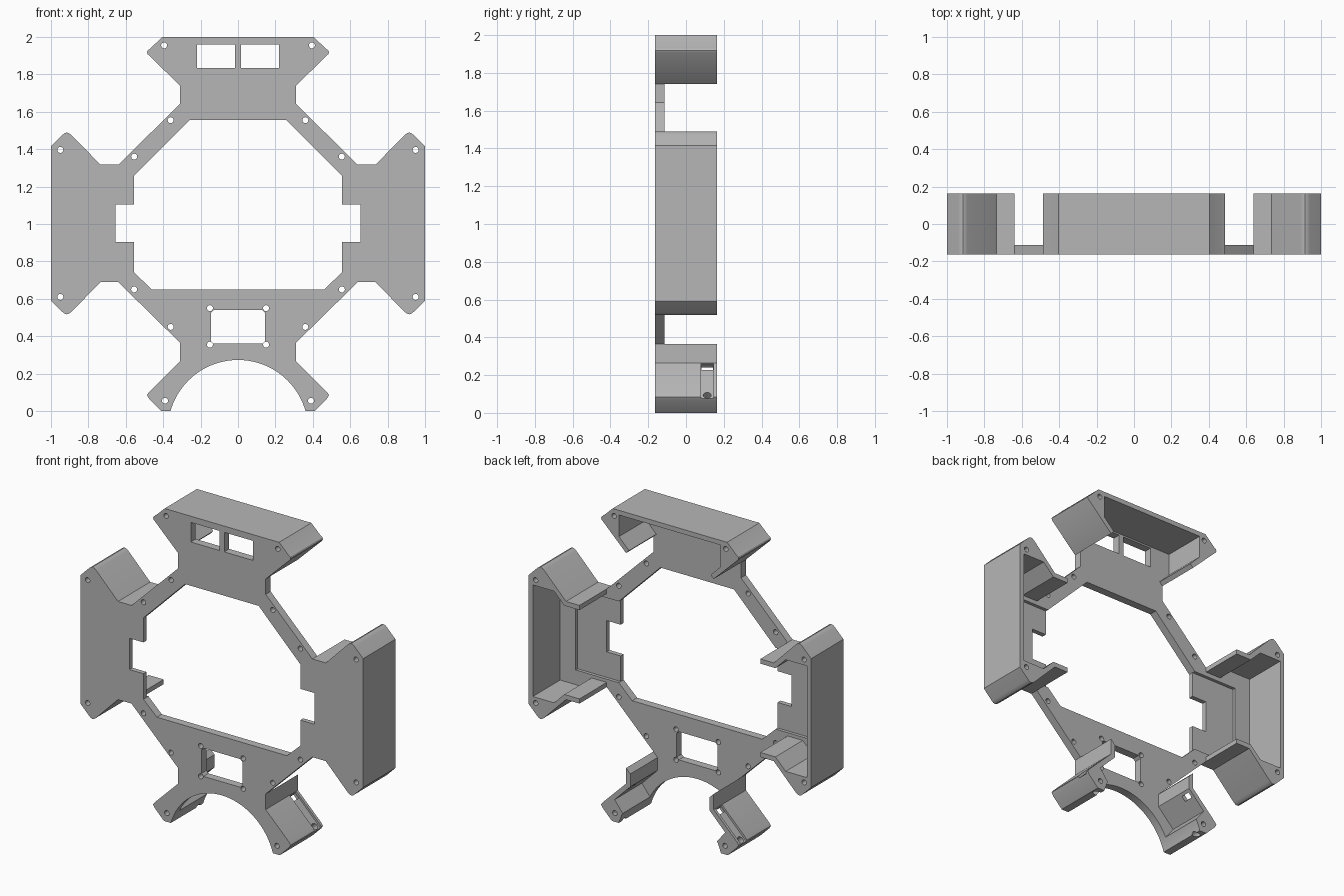
import bpy, bmesh, math
from mathutils import Matrix, Vector

if "Cube" in bpy.data.objects:
    bpy.data.objects.remove(bpy.data.objects["Cube"], do_unlink=True)

grey = bpy.data.materials.new("grey plastic")
grey.use_nodes = True
grey.diffuse_color = (0.47, 0.47, 0.47, 1)
grey.node_tree.nodes["Principled BSDF"].inputs["Base Color"].default_value = grey.diffuse_color

FRONT, STEP, PLATE, BACK = -0.163, -0.133, -0.113, 0.163
MID = 1.003  # height about which the side pods are symmetric


def flip(points):
    return [(-x, z) for x, z in reversed(points)]


def flip_z(points):
    return [(x, 2 * MID - z) for x, z in reversed(points)]


def both(half):
    return half + flip(half)


def circle(x, z, r=0.016, n=20):
    return [(x + r * math.cos(math.tau * i / n), z + r * math.sin(math.tau * i / n)) for i in range(n)]


def rect(x0, x1, z0, z1):
    return [(x0, z0), (x1, z0), (x1, z1), (x0, z1)]


def extruded(name, loops, y0, y1):
    """Fill an outline with its holes and extrude it along y."""
    curve = bpy.data.curves.new(name, "CURVE")
    curve.dimensions, curve.fill_mode = "2D", "BOTH"
    curve.extrude = (y1 - y0) / 2
    for loop in loops:
        spline = curve.splines.new("POLY")
        spline.points.add(len(loop) - 1)
        for p, (x, z) in zip(spline.points, loop):
            p.co = (x, z, 0, 1)
        spline.use_cyclic_u = True
    temp = bpy.data.objects.new(name, curve)
    bpy.context.collection.objects.link(temp)
    bpy.context.view_layer.update()
    mesh = bpy.data.meshes.new_from_object(temp.evaluated_get(bpy.context.evaluated_depsgraph_get()))
    bpy.data.objects.remove(temp, do_unlink=True)
    bm = bmesh.new()
    bm.from_mesh(mesh)
    bmesh.ops.transform(bm, verts=bm.verts, matrix=Matrix.Translation((0, (y0 + y1) / 2, 0))
                        @ Matrix.Rotation(math.pi / 2, 4, "X"))
    bmesh.ops.remove_doubles(bm, verts=bm.verts, dist=1e-5)
    bmesh.ops.recalc_face_normals(bm, faces=bm.faces)
    bm.to_mesh(mesh)
    bm.free()
    mesh.materials.clear()
    mesh.materials.append(grey)
    obj = bpy.data.objects.new(name, mesh)
    bpy.context.collection.objects.link(obj)
    return obj


def smooth(obj):
    bpy.ops.object.select_all(action="DESELECT")
    obj.select_set(True)
    bpy.context.view_layer.objects.active = obj
    bpy.ops.object.shade_smooth_by_angle(angle=math.radians(25))


def arc(a0, a1, n):
    """Part of the round cut-out between the legs."""
    return [(0.375 * math.cos(math.radians(a0 + (a1 - a0) * i / n)),
             -0.102 + 0.375 * math.sin(math.radians(a0 + (a1 - a0) * i / n))) for i in range(n + 1)]


# Outlines shared by plate and walls, right half, going down
top_tip = [(0.405, 2.0), (0.47, 1.937), (0.483, 1.928), (0.487, 1.918), (0.483, 1.908), (0.31, 1.74)]
pod_tip = [(0.735, 1.317), (0.89, 1.475), (0.903, 1.485), (0.915, 1.489),
           (0.928, 1.485), (0.94, 1.475), (1.0, 1.415)]
leg_tip = [(0.31, 0.265), (0.475, 0.102), (0.487, 0.085), (0.475, 0.065), (0.41, 0.0)]
pod = [(0.64, 1.317)] + pod_tip
outline = both(top_tip + [(0.31, 1.642)] + pod + flip_z(pod) + [(0.31, 0.365)]
               + leg_tip + arc(15.8, 89, 20))

# Openings and screw holes
upper, lower = [(0.26, 1.555), (0.555, 1.26)], [(0.555, 0.74), (0.46, 0.65)]
opening = both(upper + [(0.555, 1.103), (0.655, 1.103), (0.655, 0.903), (0.555, 0.903)] + lower)
recess = both(upper + [(0.86, 1.26), (0.86, 0.74)] + lower)
top_screw, leg_screw = (0.395, 1.955), (0.39, 0.055)
pod_screws = [(0.95, 1.396), (0.95, 0.61)]
screws = [top_screw, leg_screw, (0.36, 1.555), (0.555, 1.36), (0.555, 0.65), (0.36, 0.45),
          (0.15, 0.55), (0.15, 0.355)] + pod_screws
holes = [circle(s * x, z) for x, z in screws for s in (1, -1)]
top_window = rect(0.017, 0.22, 1.835, 1.96)
c = 0.015
low_window = both([(0.145 - c, 0.54), (0.145, 0.54 - c), (0.145, 0.36 + c), (0.145 - c, 0.36)])
windows = [top_window, flip(top_window), low_window]

# Plate in two layers; the back one leaves a shallow recess in each side pod
extruded("front_plate", [outline, opening] + holes + windows, FRONT, STEP)
extruded("plate_backing", [outline, recess] + holes + windows, STEP, PLATE)

# Top housing wall
extruded("top_housing", [both(top_tip + [(0.289, 1.761), (0.36, 1.832), (0.36, 1.97)]),
                         circle(*top_screw), circle(-top_screw[0], top_screw[1])], PLATE, BACK)

# Side pod walls with solid screw corners, and legs
pod_inner = [(0.97, 1.36), (0.82, 1.36), (0.747, 1.287), (0.64, 1.287)]
pod_wall = pod + flip_z(pod) + flip_z(pod_inner) + pod_inner
leg = ([(0.31, 0.365)] + leg_tip + arc(15.8, 27, 5)
       + [(0.391, 0.141), (0.28, 0.253), (0.28, 0.335)])


def cut_slot(obj, s):
    """Strap slot on the slanted outer face, with a square and a round hole."""
    bm = bmesh.new()
    turn = Matrix.Rotation(math.radians(45 * s), 4, "Y")
    for x, z, size in [(0.412, 0.163, (0.28, 0.065, 0.024)), (0.327, 0.248, (0.035, 0.06, 0.12))]:
        bmesh.ops.create_cube(bm, size=1, matrix=Matrix.Translation((s * x, 0.112, z)) @ turn
                              @ Matrix.Diagonal(Vector(size)).to_4x4())
    bmesh.ops.create_cone(bm, cap_ends=True, segments=20, radius1=0.021, radius2=0.021, depth=0.4,
                          matrix=Matrix.Translation((s * 0.473, 0.112, 0.102)) @ turn)
    mesh = bpy.data.meshes.new("slot_cutter")
    bm.to_mesh(mesh)
    bm.free()
    cutter = bpy.data.objects.new("slot_cutter", mesh)
    cutter.hide_render = True
    bpy.context.collection.objects.link(cutter)
    mod = obj.modifiers.new("slot", "BOOLEAN")
    mod.operation, mod.solver, mod.object = "DIFFERENCE", "EXACT", cutter
    mod.use_self = True
    bpy.context.view_layer.objects.active = obj
    bpy.ops.object.modifier_apply(modifier=mod.name)
    bpy.data.objects.remove(cutter, do_unlink=True)


for side, s in (("left", 1), ("right", -1)):
    place = (lambda p: p) if s == 1 else flip
    extruded(side + "_pod_wall", [place(pod_wall)] + [circle(s * x, z) for x, z in pod_screws], PLATE, BACK)
    cut_slot(extruded(side + "_leg", [place(leg), circle(s * leg_screw[0], leg_screw[1])], PLATE, BACK), s)

for obj in list(bpy.context.collection.objects):
    if obj.type == "MESH" and grey.name in obj.data.materials:
        smooth(obj)
